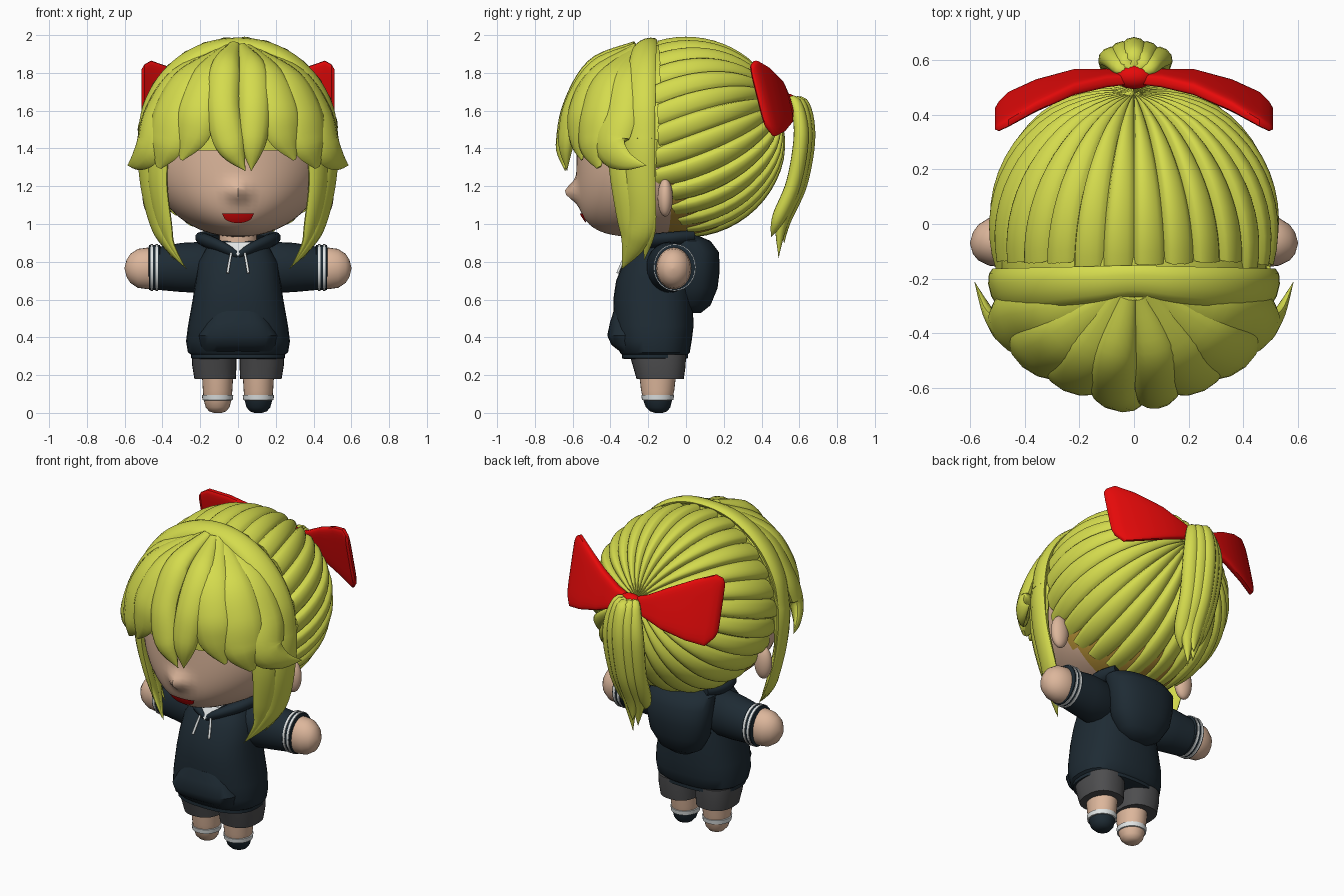
import bpy, bmesh, math, random
from mathutils import Vector

random.seed(4)
if "Cube" in bpy.data.objects:
    bpy.data.objects.remove(bpy.data.objects["Cube"], do_unlink=True)

X, Y, Z = Vector((1, 0, 0)), Vector((0, 1, 0)), Vector((0, 0, 1))
HEAD = Vector((0, -.05, 1.42))


def material(name, *rgb):
    mat = bpy.data.materials.new(name)
    mat.use_nodes = True
    mat.diffuse_color = (*rgb, 1)
    for node in mat.node_tree.nodes:
        if node.type == "BSDF_PRINCIPLED":
            node.inputs["Base Color"].default_value = (*rgb, 1)
    return mat


hair = material("yellow hair", .66, .71, .075)
scalp = material("dark yellow scalp", .5, .3, .04)
skin = material("skin", .72, .47, .33)
navy = material("navy cloth", .013, .024, .034)
grey = material("grey cloth", .075, .075, .078)
red = material("red", .83, .003, .003)
white = material("white trim", .75, .78, .78)


def finish(name, bm, mats, angle=40):
    """Turn a bmesh into a smooth shaded object with sharp creases."""
    bmesh.ops.remove_doubles(bm, verts=bm.verts, dist=.0005)
    bmesh.ops.recalc_face_normals(bm, faces=bm.faces)
    mesh = bpy.data.meshes.new(name)
    bm.to_mesh(mesh)
    bm.free()
    for mat in mats:
        mesh.materials.append(mat)
    mesh.shade_smooth()
    mesh.set_sharp_from_angle(angle=math.radians(angle))
    obj = bpy.data.objects.new(name, mesh)
    bpy.context.collection.objects.link(obj)
    return obj


def ring(centre, a, b, power=2, steps=28):
    """Superellipse outline spanned by the vectors a and b."""
    points = []
    for i in range(steps):
        angle = math.tau * i / steps
        c, s = math.cos(angle), math.sin(angle)
        points.append(centre + a * math.copysign(abs(c) ** (2 / power), c)
                      + b * math.copysign(abs(s) ** (2 / power), s))
    return points


def loft(name, rings, *mats, angle=40, rule=None):
    bm = bmesh.new()
    rows = [[bm.verts.new(p) for p in r] for r in rings]
    count = len(rows[0])
    for low, high in zip(rows, rows[1:]):
        for i in range(count):
            j = (i + 1) % count
            bm.faces.new((low[i], low[j], high[j], high[i]))
    bm.faces.new(rows[0])
    bm.faces.new(rows[-1])
    if rule:
        for f in bm.faces:
            f.material_index = rule(f.calc_center_median())
    return finish(name, bm, mats, angle)


def stack(name, rows, *mats, power=2, **options):
    """Upright loft; each row is z, centre x, centre y, radius x, radius y."""
    return loft(name, [ring(Vector((x, y, z)), X * rx, Y * ry, power)
                       for z, x, y, rx, ry in rows], *mats, **options)


def limb(name, side, rows, mat, power=2, lean=0):
    """Sideways loft; each row is x, centre y, centre z, radius y, radius z."""
    return loft(name, [ring(Vector((x * side, y, z)), Y * ry, Z * rz - Y * rz * lean, power)
                       for x, y, z, ry, rz in rows], mat)


def ellipsoid(name, centre, radii, mat, keep=()):
    """Ellipsoid, optionally cut by planes given as (point, outward normal)."""
    bm = bmesh.new()
    bmesh.ops.create_uvsphere(bm, u_segments=40, v_segments=24, radius=1)
    for v in bm.verts:
        v.co = Vector(centre) + Vector(a * b for a, b in zip(v.co, radii))
    for point, normal in keep:
        bmesh.ops.bisect_plane(bm, geom=bm.verts[:] + bm.edges[:] + bm.faces[:],
                               plane_co=point, plane_no=normal, clear_outer=True)
    return finish(name, bm, [mat])


def smooth_path(values, per=6):
    """Catmull-Rom samples through a list of vectors."""
    ext = [values[0]] + values + [values[-1]]
    out = []
    for i in range(len(values) - 1):
        p, q, r, s = ext[i:i + 4]
        for k in range(per):
            t = k / per
            out.append(q + (r - p) * (t / 2) + (p * 2 - q * 5 + r * 4 - s) * (t * t / 2)
                       + (q * 3 - p - r * 3 + s) * (t ** 3 / 2))
    return out + [values[-1]]


def lock(name, points, mat=hair, side=1, fat=.38):
    """Tapered lock hugging the head; each point is x, y, z, half width."""
    path = smooth_path([Vector((x * side, y, z, w)) for x, y, z, w in points])
    rings = []
    for i, p in enumerate(path):
        tangent = (path[min(i + 1, len(path) - 1)] - path[max(i - 1, 0)]).to_3d().normalized()
        out = p.to_3d() - HEAD
        out = (out - tangent * out.dot(tangent)).normalized()
        across = tangent.cross(out)
        w = max(p.w, .001)
        outline = ring(Vector(), across * w, out * min(w * fat, .045), steps=12)
        rings.append([p.to_3d() + q - out * q.dot(across) ** 2 for q in outline])
    return loft(name, rings, mat, angle=50)


# Head, with a small nose pushed out of the face
FACE = Vector((0, -.12, 1.33))


def face_point(d):
    flat = max(math.hypot(d.x, d.y), .0001)
    power = 4 if d.y < 0 else 3
    depth = (1 - min(abs(d.z), 1) ** power) ** (1 / power)
    p = FACE + Vector((.46 * d.x, .46 * d.y / flat * depth, .4 * d.z))
    if d.y < 0:
        p.y -= .065 * math.exp(-(p.x ** 2 + (p.z - 1.17) ** 2) / .0025)
    return p


bm = bmesh.new()
bmesh.ops.create_uvsphere(bm, u_segments=64, v_segments=48, radius=1)
for v in bm.verts:
    v.co = face_point(v.co.copy())
for f in bm.faces:
    f.material_index = int(f.calc_center_median().y > -.1)
finish("head", bm, [skin, scalp])

# Mouth: a thin half moon laid on the face
bm = bmesh.new()
grid = []
for i in range(13):
    x = -.085 + .17 * i / 12
    drop = .05 * math.sqrt(max(1 - (x / .085) ** 2, 0))
    column = []
    for k in range(4):
        z = 1.055 - drop * k / 3
        dx, dz = x / .46, (z - FACE.z) / .4
        p = face_point(Vector((dx, -math.sqrt(1 - dx * dx - dz * dz), dz)))
        column.append(bm.verts.new((x, p.y - .01, z)))
    grid.append(column)
for a, b in zip(grid, grid[1:]):
    for k in range(3):
        bm.faces.new((a[k], a[k + 1], b[k + 1], b[k]))
bmesh.ops.solidify(bm, geom=bm.faces[:], thickness=.005)
finish("mouth", bm, [red])

# Combed back hair: ridged strands running from the ponytail to the hairline
pole = Vector((0, .94, .34)).normalized()
down = pole.cross(X)
centre = Vector((0, 0, 1.46))
bm = bmesh.new()
STRANDS, ACROSS, ALONG = 28, 10, 16
for n in range(STRANDS):
    jitter = random.uniform(-.02, .02)
    rows = []
    for i in range(ACROSS + 1):
        s = i / ACROSS
        phi = math.tau * (n + s) / STRANDS
        around = X * math.cos(phi) + down * math.sin(phi)
        theta = 0
        while theta < 3:
            p = centre + (pole * math.cos(theta) + around * math.sin(theta)) * .52
            edge = -.15 + jitter + max(0, 1.25 - p.z) * .6
            if p.y < edge:
                break
            theta += .01
        ridge = math.sin(math.pi * s ** .7) ** .6
        row = []
        for k in range(ALONG + 1):
            t = theta * k / ALONG
            r = .503 + .03 * ridge * min(1, .25 + k / 7)
            row.append(bm.verts.new(centre + (pole * math.cos(t) + around * math.sin(t)) * r))
        row.append(bm.verts.new(centre + (row[-1].co - centre) * .9))
        rows.append(row)
    for a, b in zip(rows, rows[1:]):
        for k in range(ALONG + 1):
            bm.faces.new((a[k], a[k + 1], b[k + 1], b[k]))
finish("combed_back_hair", bm, [hair])

# Front hair: base shell, hair band and mirrored locks
ellipsoid("fringe_base", (0, -.13, 1.45), (.49, .47, .5), hair,
          [((0, 0, 1.39), -Z), ((0, -.12, 0), Y)])
lock("hair_band", [(.49 * math.cos(a), -.21 - .04 * abs(math.cos(a)), 1.45 + .51 * math.sin(a),
                    .06 + .03 * abs(math.cos(a)))
                   for a in (math.pi * i / 10 for i in range(11))])
front_locks = {
    "fringe_inner": [(.04, -.26, 1.94, .04), (.15, -.47, 1.8, .1), (.22, -.56, 1.62, .12),
                     (.25, -.57, 1.47, .1), (.3, -.55, 1.34, .01)],
    "fringe_middle": [(.06, -.26, 1.93, .04), (.25, -.42, 1.78, .11), (.35, -.48, 1.6, .13),
                      (.38, -.49, 1.43, .12), (.42, -.46, 1.3, .02)],
    "fringe_outer": [(.06, -.25, 1.93, .04), (.3, -.34, 1.78, .11), (.43, -.37, 1.58, .12),
                     (.47, -.4, 1.42, .11), (.53, -.33, 1.34, .06), (.585, -.21, 1.31, 0)],
    "side_lock": [(.1, -.22, 1.93, .05), (.35, -.24, 1.77, .08), (.48, -.25, 1.5, .09),
                  (.48, -.25, 1.25, .09), (.43, -.24, 1, .08), (.37, -.27, .88, .05),
                  (.27, -.34, .76, 0)],
    "front_side_lock": [(.41, -.37, 1.5, .08), (.43, -.34, 1.25, .08), (.4, -.31, 1.03, .07),
                        (.36, -.3, .9, .045), (.28, -.34, .77, 0)],
    "side_wisp": [(.48, -.2, 1.45, .05), (.48, -.21, 1.2, .05), (.43, -.2, .97, .04),
                  (.34, -.22, .81, 0)],
}
for side, word in ((1, "left"), (-1, "right")):
    for name, points in front_locks.items():
        lock(word + "_" + name, points, side=side)
lock("left_forelock", [(.02, -.27, 1.94, .03), (.08, -.48, 1.82, .08), (.09, -.6, 1.63, .085),
                       (.08, -.635, 1.43, .07), (.07, -.63, 1.28, 0)], fat=.6)
lock("right_forelock", [(-.02, -.27, 1.95, .03), (-.07, -.49, 1.83, .08), (-.08, -.61, 1.62, .085),
                        (-.04, -.645, 1.42, .08), (.04, -.64, 1.28, 0)], fat=.6)

# Ponytail: a fan of locks with uneven tips
for x, back, tip in ((-.08, 0, .95), (-.04, .02, .86), (0, .035, .9), (.045, .02, .82), (.09, 0, .93)):
    lock("ponytail_lock", [(x * .2, .53, 1.61, .03), (x * .6, .58 + back, 1.64, .04),
                           (x, .61 + back, 1.47, .05), (x * .9, .57 + back, 1.22, .05),
                           (x * .7, .49 + back, 1.03, .045), (x * .4, .45 + back * 2, tip, 0)], fat=.8)

# Bow
ellipsoid("bow_knot", (0, .54, 1.645), (.07, .045, .045), red)

# Hoodie
stack("hoodie_body", [(.285, 0, -.165, .23, .16), (.29, 0, -.165, .25, .175), (.31, 0, -.165, .25, .175),
                      (.32, 0, -.165, .265, .185), (.38, 0, -.17, .275, .2), (.46, 0, -.17, .265, .21),
                      (.6, 0, -.175, .24, .21), (.7, 0, -.17, .225, .2), (.8, 0, -.16, .21, .17),
                      (.87, 0, -.15, .17, .14), (.91, 0, -.14, .12, .1)], navy, power=2.5)
stack("front_pocket", [(.325, 0, -.27, .19, .08), (.36, 0, -.28, .2, .115), (.41, 0, -.28, .21, .137),
                       (.48, 0, -.28, .17, .122), (.54, 0, -.28, .135, .103)], navy, power=3)
stack("hood", [(.53, 0, .04, .06, .04), (.57, 0, .045, .13, .085), (.66, 0, .055, .185, .112),
               (.75, 0, .06, .2, .118), (.85, 0, .055, .21, .12), (.91, 0, .02, .2, .11),
               (.94, 0, -.04, .15, .1)], navy, power=2.3)
stack("neck", [(.86, 0, -.16, .1, .09), (.97, 0, -.16, .1, .09)], skin)
loft("shirt_collar", [[Vector((-.07, y, .905)), Vector((.07, y, .905)), Vector((0, y - .05, .83))]
                      for y in (-.2, -.283)], white)

for side, word in ((1, "left"), (-1, "right")):
    lock(word + "_hood_edge", [(0, -.3, .83, .025), (.07, -.28, .87, .04), (.15, -.2, .905, .05),
                               (.18, -.08, .92, .05), (.14, .03, .93, .05)], navy, side, .7)
    lock(word + "_drawstring", [(.035, -.315, .85, .006), (.045, -.336, .8, .007),
                                (.055, -.362, .74, .007)], white, side, 1)
    limb(word + "_bow_loop", side, [(.02, .535, 1.64, .02, .03), (.1, .535, 1.64, .025, .06),
                                    (.22, .52, 1.65, .028, .115), (.36, .47, 1.66, .028, .17),
                                    (.46, .42, 1.665, .025, .2), (.495, .395, 1.675, .022, .17),
                                    (.51, .385, 1.68, .008, .14)], red, 4, .25)
    ellipsoid(word + "_ear", (.45 * side, -.11, 1.14), (.055, .04, .1), skin)
    # Arm
    limb(word + "_sleeve", side, [(.1, -.1, .77, .09, .1), (.2, -.09, .77, .12, .135),
                                  (.3, -.075, .77, .115, .13), (.42, -.065, .765, .105, .114)], navy)
    limb(word + "_cuff", side, [(.41, -.06, .77, .1, .11), (.415, -.06, .77, .108, .12),
                                (.47, -.06, .77, .108, .12), (.475, -.06, .77, .09, .1)], navy)
    for x in (.423, .45):
        limb(word + "_cuff_trim", side, [(x + d, -.06, .77, .112, .124) for d in (0, .013)], white)
    limb(word + "_hand", side, [(.42, -.065, .765, .085, .1), (.48, -.065, .765, .093, .11),
                                (.53, -.065, .765, .088, .103), (.57, -.068, .765, .066, .077),
                                (.59, -.07, .765, .04, .045), (.6, -.07, .765, .005, .005)], skin)
    # Leg
    x = .108 * side
    stack(word + "_shorts_leg", [(.18, x, -.145, .085, .1), (.18, x * 1.12, -.137, .11, .125),
                                 (.25, x * 1.16, -.142, .117, .14), (.31, x * 1.16, -.15, .118, .15)],
          grey, power=2.4)
    stack(word + "_leg", [(0, x, -.145, .02, .02), (.008, x, -.145, .045, .045), (.03, x, -.148, .063, .065),
                          (.07, x, -.15, .074, .077), (.12, x, -.15, .078, .088), (.22, x, -.15, .084, .1)],
          skin, navy, rule=lambda c, s=side: int(s > 0 and c.z < .07))
    stack(word + "_ankle_band", [(.066, x, -.15, .07, .07), (.068, x, -.15, .08, .083),
                                 (.094, x, -.15, .083, .087), (.096, x, -.15, .07, .07)], white)
